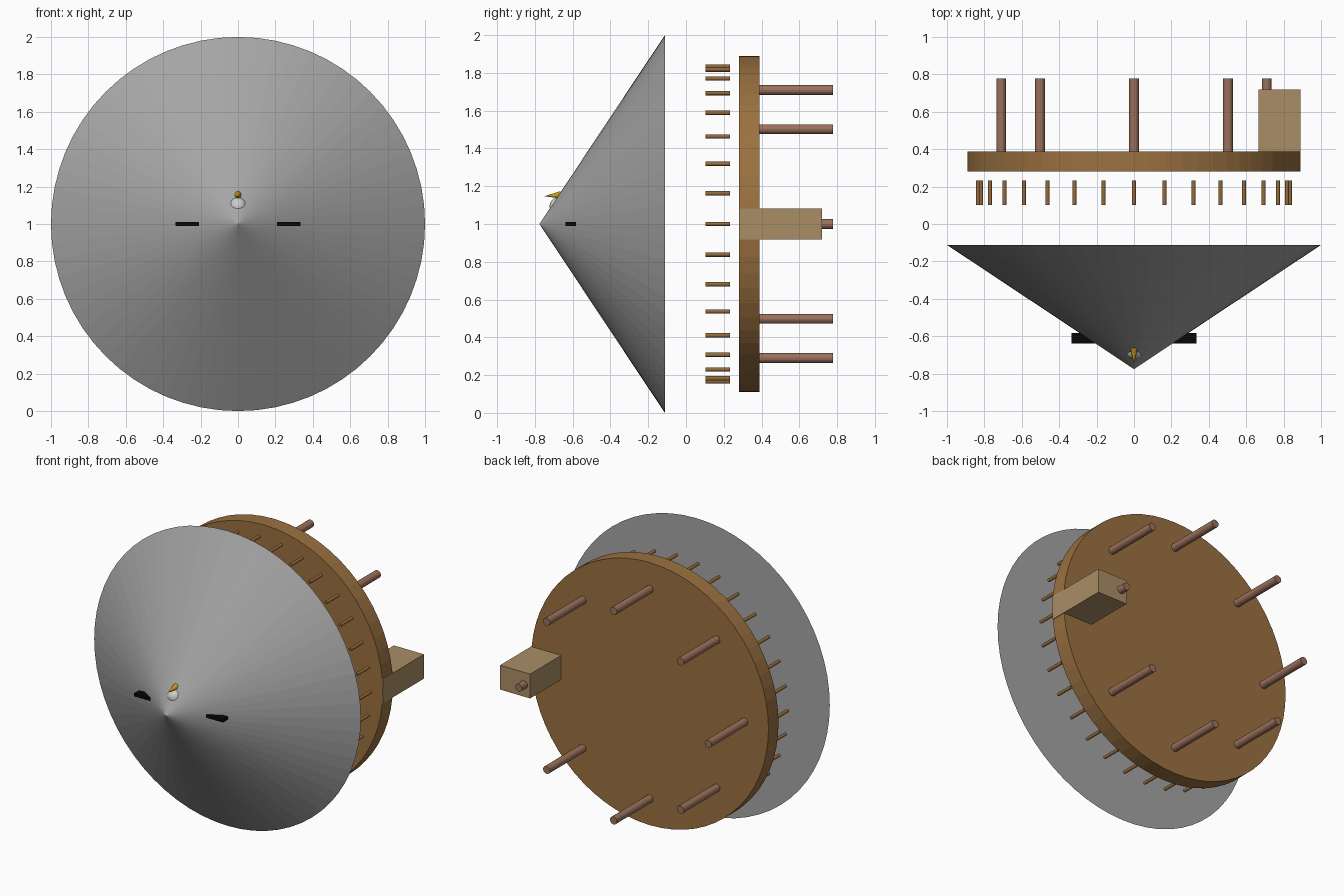
import bpy, math
from mathutils import Vector

if "Cube" in bpy.data.objects:
    bpy.data.objects.remove(bpy.data.objects["Cube"])


def material(name, rgb):
    m = bpy.data.materials.new(name)
    m.diffuse_color = [c ** 2.2 for c in rgb] + [1]
    m.use_nodes = True
    m.node_tree.nodes["Principled BSDF"].inputs["Base Color"].default_value = m.diffuse_color
    return m


GREY = material("grey", (0.64, 0.64, 0.64))
WOOD = material("wood", (0.60, 0.44, 0.26))
PEG = material("peg_wood", (0.58, 0.42, 0.24))
ROD = material("rod_brown", (0.60, 0.44, 0.36))
TAN = material("tan", (0.66, 0.55, 0.40))
BLACK = material("black", (0.06, 0.06, 0.06))
WHITE = material("white", (0.92, 0.92, 0.92))
GOLD = material("gold", (0.80, 0.60, 0.10))


def finish(name, mat):
    ob = bpy.context.object
    ob.name = name
    ob.data.materials.append(mat)
    return ob


def taper(name, start, end, r1, r2, sides, mat):
    """Solid cone or cylinder running from start to end."""
    a, b = Vector(start), Vector(end)
    bpy.ops.mesh.primitive_cone_add(
        vertices=sides, radius1=r1, radius2=r2, depth=(b - a).length,
        location=(a + b) / 2,
        rotation=(b - a).to_track_quat('Z', 'Y').to_euler())
    return finish(name, mat)


def box(name, lo, hi, mat):
    lo, hi = Vector(lo), Vector(hi)
    bpy.ops.mesh.primitive_cube_add(size=1, location=(lo + hi) / 2)
    bpy.context.object.scale = hi - lo
    return finish(name, mat)


def ring(name, count, ring_r, y0, y1, r, sides, mat):
    """Evenly spaced rods parallel to y around the centre axis."""
    for i in range(count):
        a = 2 * math.pi * i / count
        x, z = ring_r * math.cos(a), 1 + ring_r * math.sin(a)
        taper(f"{name}_{i + 1}", (x, y0, z), (x, y1, z), r, r, sides, mat)


# Large front cone and the disc behind it
taper("front_cone", (0, -0.112, 1), (0, -0.776, 1), 1.0, 0, 64, GREY)
taper("disc", (0, 0.28, 1), (0, 0.388, 1), 0.89, 0.89, 64, WOOD)

# Floating small pegs in front, long rods behind
ring("peg", 32, 0.833, 0.102, 0.232, 0.011, 12, PEG)
ring("rod", 8, 0.71, 0.37, 0.777, 0.026, 16, ROD)

# Block on the disc edge
box("side_block", (0.665, 0.281, 0.918), (0.89, 0.72, 1.083), TAN)

# Black bar showing on both sides of the nose
box("black_bar", (-0.334, -0.638, 0.99), (0.334, -0.583, 1.01), BLACK)

# Small white dome with a gold spike
bpy.ops.mesh.primitive_uv_sphere_add(segments=24, ring_count=16, radius=0.05,
                                     location=(0, -0.672, 1.093))
finish("white_dome", WHITE)
bpy.ops.object.shade_smooth_by_angle()
taper("gold_spike", (0, -0.662, 1.154), (0, -0.75, 1.147), 0.02, 0, 16, GOLD)
